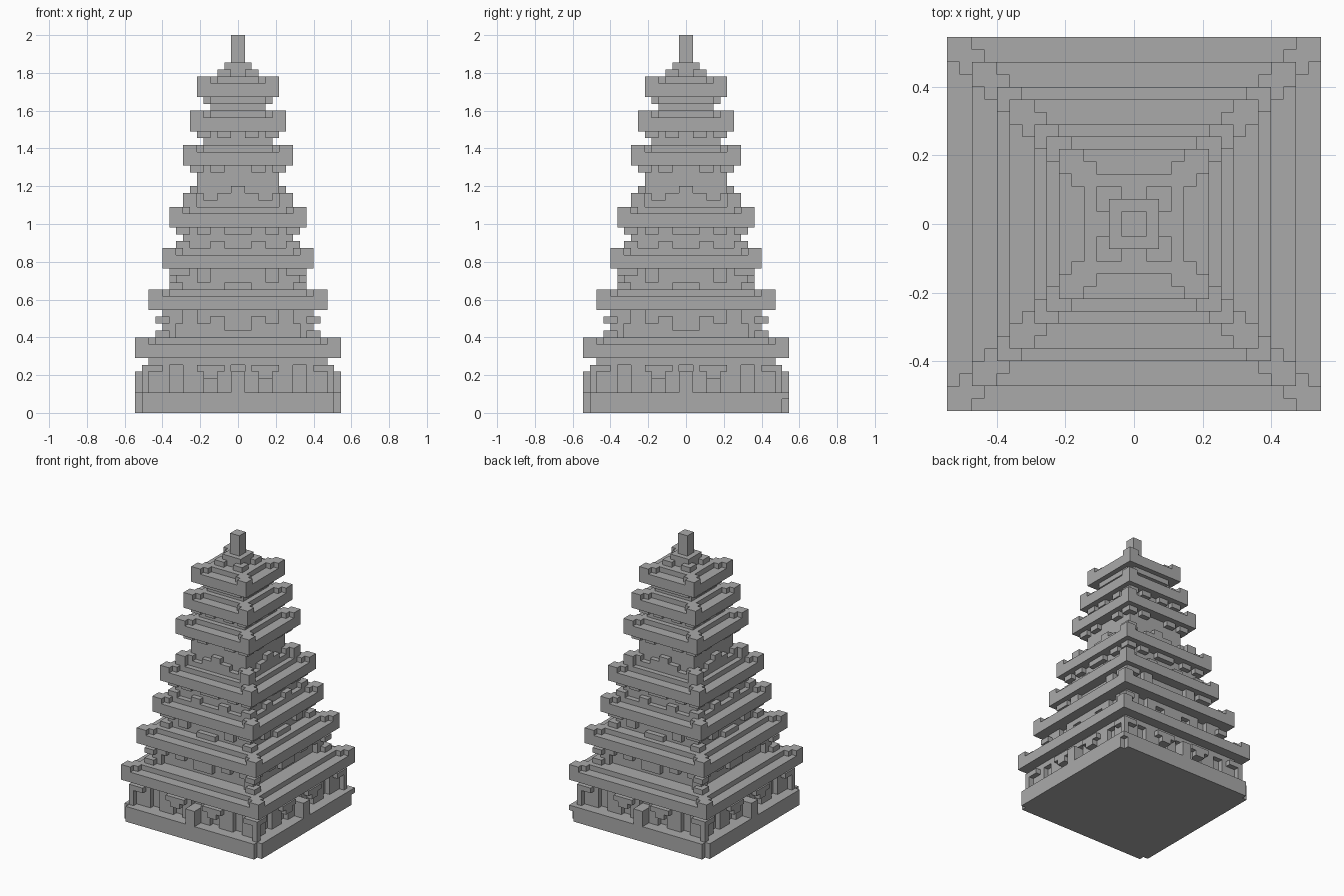
import bpy
import bmesh
from mathutils import Matrix, Vector

cube = bpy.data.objects.get("Cube")
if cube:
    bpy.data.objects.remove(cube, do_unlink=True)

UNIT = 2 / 55  # edge of one building block

stone = bpy.data.materials.new("grey_stone")
stone.use_nodes = True
stone.diffuse_color = (0.4, 0.4, 0.4, 1)
stone.node_tree.nodes["Principled BSDF"].inputs["Base Color"].default_value = (0.4, 0.4, 0.4, 1)


def box(bm, x0, x1, y0, y1, z0, z1, turn=0):
    """Axis-aligned box in block units, turned by quarter turns about z."""
    centre = Vector((x0 + x1, y0 + y1, z0 + z1)) * UNIT / 2
    size = Vector((x1 - x0, y1 - y0, z1 - z0)) * UNIT
    mat = Matrix.Rotation(turn * 1.5707963, 4, "Z") @ Matrix.Translation(centre) @ Matrix.Diagonal(size).to_4x4()
    bmesh.ops.create_cube(bm, size=1, matrix=mat)


def square(bm, half, z0, z1):
    box(bm, -half, half, -half, half, z0, z1)


def corners(bm, inner, outer, z0, z1):
    for turn in range(4):
        box(bm, inner, outer, inner, outer, z0, z1, turn)


def sides(bm, t0, t1, d0, d1, z0, z1):
    """Same block on all four walls, mirrored about each wall's middle."""
    for turn in range(4):
        if t0 <= 0:
            box(bm, -t1, t1, -d1, -d0, z0, z1, turn)
        else:
            box(bm, t0, t1, -d1, -d0, z0, z1, turn)
            box(bm, -t1, -t0, -d1, -d0, z0, z1, turn)


def finish(name, bm):
    mesh = bpy.data.meshes.new(name)
    bm.to_mesh(mesh)
    bm.free()
    mesh.materials.append(stone)
    bpy.context.collection.objects.link(bpy.data.objects.new(name, mesh))


def upturned_corners(bm, half, z0, z1):
    for turn in range(4):
        box(bm, half - 2, half, half - 2, half, z0, z1, turn)
        box(bm, half - 3, half - 2, half - 2, half - 1, z0, z1, turn)
        box(bm, half - 2, half - 1, half - 3, half - 2, z0, z1, turn)


# Plinth with notched corners
bm = bmesh.new()
box(bm, -15, 15, -14, 14, 0, 3)
box(bm, -14, 14, -15, 15, 0, 3)
box(bm, 14, 15, 14, 15, 2, 3)
finish("plinth", bm)

# Roofs: wide slab, raised inner field, upturned corners
roofs = [(15, 8), (13, 15), (11, 21), (10, 27), (8, 36), (7, 41), (6, 46)]
for i, (half, z) in enumerate(roofs):
    bm = bmesh.new()
    square(bm, half, z, z + 2)
    square(bm, half - 2, z + 2, z + 3)
    upturned_corners(bm, half, z + 2, z + 3)
    finish(f"roof_{i + 1}", bm)

# Ground storey: colonnade with openings
bm = bmesh.new()
square(bm, 12, 3, 8)
corners(bm, 12, 13, 3, 8)
corners(bm, 13, 14, 3, 7)
corners(bm, 11, 14, 6, 7)
sides(bm, 10, 13, 12, 13, 3, 8)
sides(bm, 5, 8, 12, 13, 3, 8)
sides(bm, 1, 3, 12, 13, 3, 8)
sides(bm, 3, 5, 12, 14, 5, 6)
sides(bm, 2, 6, 12, 14, 6, 7)
sides(bm, 0, 13, 12, 13, 7, 8)
sides(bm, 0, 1, 12, 15, 3, 6)
finish("ground_storey", bm)

# Second storey
bm = bmesh.new()
square(bm, 10, 11, 15)
corners(bm, 9, 11, 11, 15)
corners(bm, 10, 12, 11, 12)
corners(bm, 10, 12, 13, 14)
sides(bm, 4, 6, 10, 11, 13, 15)
sides(bm, 8, 11, 10, 11, 13, 15)
sides(bm, 0, 4, 10, 11, 14, 15)
sides(bm, 0, 2, 10, 11, 12, 14)
finish("second_storey", bm)

# Third storey
bm = bmesh.new()
square(bm, 9, 18, 21)
corners(bm, 8, 10, 18, 19)
corners(bm, 8, 10, 20, 21)
sides(bm, 4, 6, 9, 10, 19, 21)
sides(bm, 7, 9, 9, 10, 20, 21)
sides(bm, 0, 2, 9, 10, 18, 19)
finish("third_storey", bm)

# Fourth storey with brackets under the eaves
bm = bmesh.new()
square(bm, 8, 24, 27)
corners(bm, 7, 9, 24, 25)
corners(bm, 7, 9, 26, 27)
sides(bm, 4, 6, 8, 9, 26, 27)
sides(bm, 0, 2, 8, 9, 26, 27)
sides(bm, 2, 4, 8, 9, 24, 25)
finish("fourth_storey", bm)

# Fifth storey: tall wall on a balcony
bm = bmesh.new()
square(bm, 6, 30, 36)
square(bm, 7, 30, 31)
upturned_corners(bm, 8, 30, 32)
sides(bm, 0, 3, 6, 7, 30, 32)
sides(bm, 0, 1, 6, 7, 32, 33)
corners(bm, 5, 7, 35, 36)
sides(bm, 2, 4, 6, 7, 35, 36)
finish("fifth_storey", bm)

# Sixth and seventh storeys
bm = bmesh.new()
square(bm, 5, 39, 41)
corners(bm, 4, 6, 40, 41)
sides(bm, 1, 3, 5, 6, 40, 41)
finish("sixth_storey", bm)
bm = bmesh.new()
square(bm, 4, 44, 46)
sides(bm, 0, 4, 4, 5, 45, 46)
finish("seventh_storey", bm)

# Finial
bm = bmesh.new()
corners(bm, 1, 3, 49, 50)
square(bm, 2, 49, 51)
square(bm, 1, 51, 55)
finish("finial", bm)
